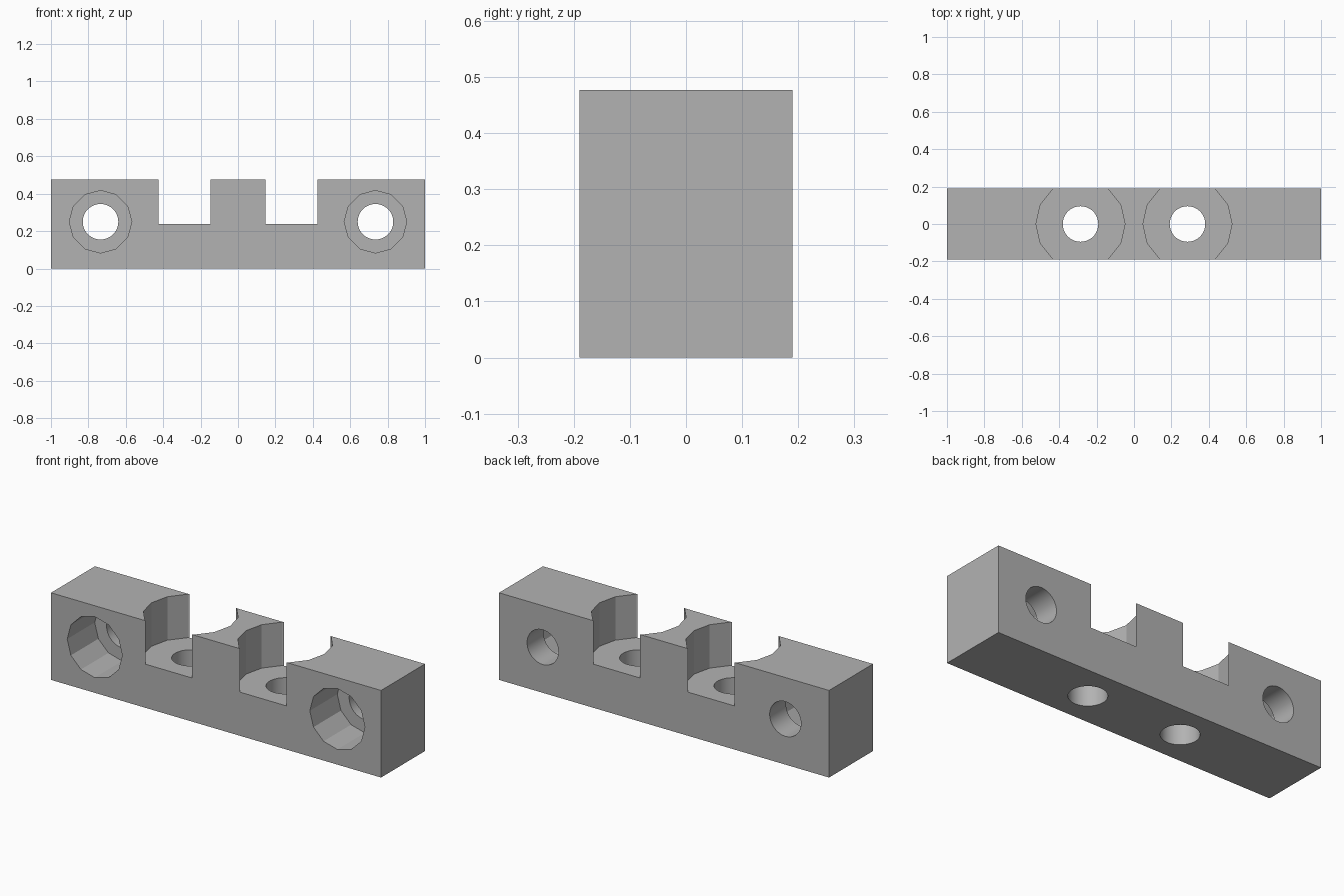
import bpy
import math
from mathutils import Matrix

LENGTH, WIDTH, HEIGHT = 2.0, 0.38, 0.477
HOLE_RADIUS = 0.095
HALF_PI = math.pi / 2

default_cube = bpy.data.objects.get("Cube")
if default_cube:
    bpy.data.objects.remove(default_cube, do_unlink=True)

# Single grey material
grey = bpy.data.materials.new("plain grey")
grey.use_nodes = True
colour = (0.448, 0.448, 0.448, 1)
grey.diffuse_color = colour
grey.node_tree.nodes["Principled BSDF"].inputs["Base Color"].default_value = colour

# Rectangular bar
bpy.ops.mesh.primitive_cube_add(size=1, location=(0, 0, HEIGHT / 2))
block = bpy.context.object
block.name = "mounting_block"
block.data.transform(Matrix.Diagonal((LENGTH, WIDTH, HEIGHT, 1)))
block.data.materials.append(grey)


def drill(radius, depth, sides, mouth, axis):
    """Cut a straight hole reaching `depth` below and above its mouth."""
    tilt = (HALF_PI, 0, 0) if axis == "Y" else (0, 0, 0)
    # The turn puts a polygon corner on the x axis
    bpy.ops.mesh.primitive_cylinder_add(vertices=sides, radius=radius, depth=2 * depth)
    cutter = bpy.context.object
    cutter.data.transform(Matrix.Rotation(HALF_PI, 4, "Z"))
    cutter.rotation_euler = tilt
    cutter.location = mouth
    cutter.hide_render = True
    cutter.data.materials.append(grey)
    bpy.context.view_layer.objects.active = block
    cut = block.modifiers.new("hole", "BOOLEAN")
    cut.operation = "DIFFERENCE"
    cut.solver = "EXACT"
    cut.object = cutter
    bpy.ops.object.modifier_apply(modifier=cut.name)
    bpy.data.objects.remove(cutter, do_unlink=True)


for side in (-1, 1):
    # Horizontal bolt hole, counterbored from the front
    front = (side * 0.735, -WIDTH / 2, 0.25)
    drill(0.167, 0.238, 12, front, "Y")
    drill(HOLE_RADIUS, 0.6, 64, front, "Y")
    # Vertical bolt hole, with a wide seat that breaks through both sides
    top = (side * 0.286, 0, HEIGHT)
    drill(0.238, 0.238, 14, top, "Z")
    drill(HOLE_RADIUS, 0.6, 64, top, "Z")

# Smooth the fine round holes, keep the faceted counterbores flat
bpy.ops.object.select_all(action="DESELECT")
block.select_set(True)
bpy.context.view_layer.objects.active = block
bpy.ops.object.shade_smooth_by_angle(angle=math.radians(15))
